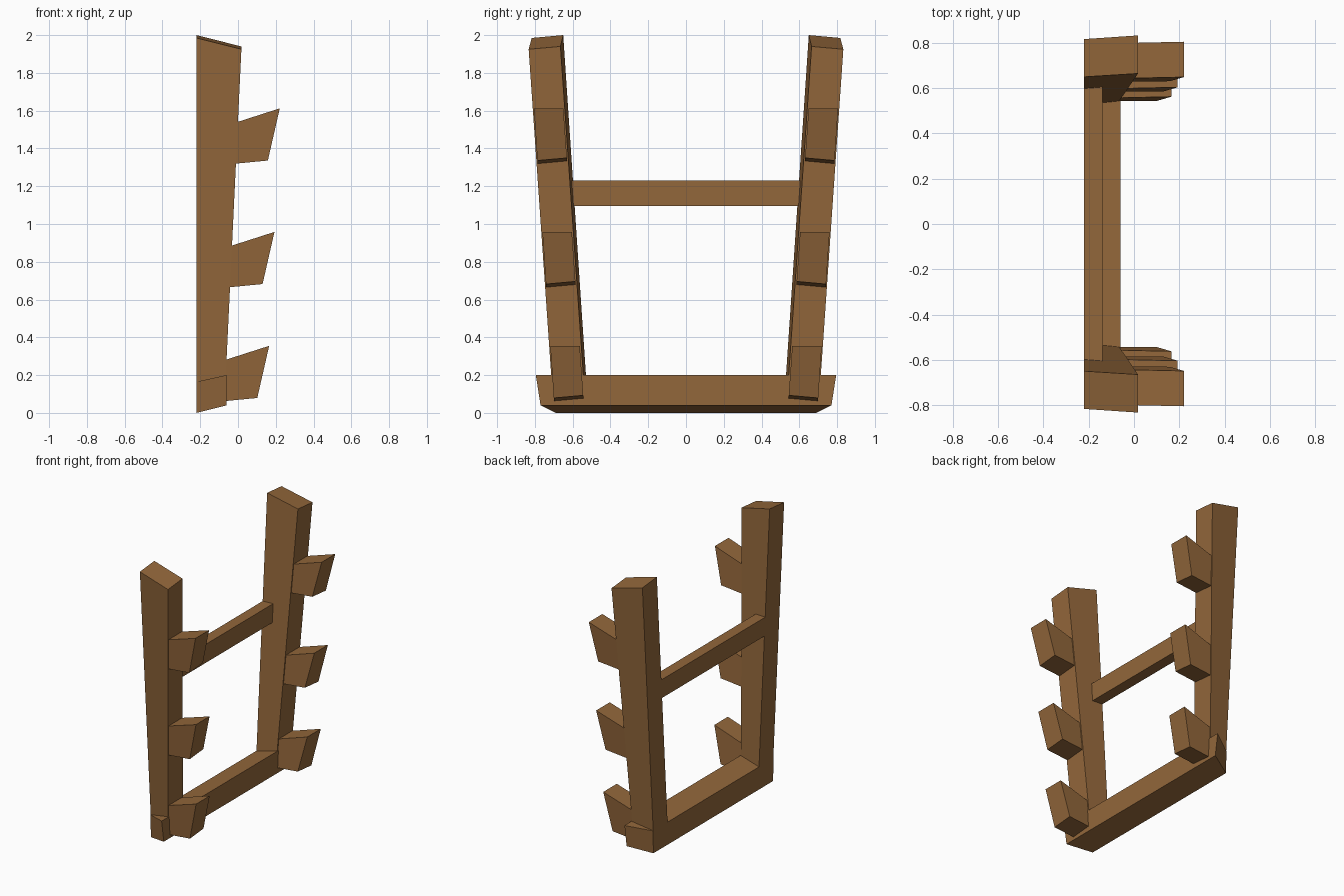
import bpy

if "Cube" in bpy.data.objects:
    bpy.data.objects.remove(bpy.data.objects["Cube"])

wood = bpy.data.materials.new("brown wood")
wood.diffuse_color = (0.29, 0.135, 0.043, 1)
wood.use_nodes = True
wood.node_tree.nodes["Principled BSDF"].inputs["Base Color"].default_value = wood.diffuse_color


def beam(name, inner, outer):
    """Six-sided timber joining two matching quads of (x, y, z) points."""
    n = len(inner)
    faces = [tuple(range(n)), tuple(range(2 * n - 1, n - 1, -1))]
    faces += [((i + 1) % n, i, i + n, (i + 1) % n + n) for i in range(n)]
    me = bpy.data.meshes.new(name)
    me.from_pydata(inner + outer, [], faces)
    me.materials.append(wood)
    ob = bpy.data.objects.new(name, me)
    bpy.context.collection.objects.link(ob)
    # consistent outward normals
    import bmesh
    bm = bmesh.new()
    bm.from_mesh(me)
    bmesh.ops.recalc_face_normals(bm, faces=bm.faces)
    bm.to_mesh(me)
    bm.free()
    return ob


def lean(z):
    """Sideways shift of the splayed posts at height z."""
    return 0.069 * z


# Foot beam: sloped top and bottom, flared ends
foot = [(-0.22, 0.69, 0.0), (-0.06, 0.77, 0.04), (-0.06, 0.795, 0.2), (-0.22, 0.695, 0.165)]
beam("foot_beam", [(x, -y, z) for x, y, z in foot], foot)

# Cross bar between the posts
bar = [(-0.22, 1.095), (-0.14, 1.095), (-0.14, 1.23), (-0.22, 1.23)]
beam("cross_bar", [(x, -0.608, z) for x, z in bar], [(x, 0.608, z) for x, z in bar])

for side, s in (("left", -1), ("right", 1)):
    # Tapered post, leaning outward
    beam("post_" + side,
         [(-0.22, s * 0.527, 0.16), (-0.065, s * 0.543, 0.19),
          (0.018, s * 0.665, 1.94), (-0.22, s * 0.65, 2.0)],
         [(-0.22, s * 0.692, 0.16), (-0.065, s * 0.713, 0.19),
          (0.018, s * 0.833, 1.925), (-0.22, s * 0.817, 1.985)])
    # Three pegs angled upward, following the post
    for i, (dx, z0) in enumerate(((0.0, 0.0), (0.028, 0.603), (0.056, 1.257))):
        prof = [(-0.075, 0.07), (0.102, 0.087), (0.165, 0.355), (-0.075, 0.278)]
        quads = []
        for y0, low in ((0.538, 0.006), (0.694, -0.008)):
            quads.append([(x + dx, s * (y0 + lean(z + z0)), z + z0 + (low if z < 0.1 else 0))
                          for x, z in prof])
        beam(f"peg_{side}_{i + 1}", *quads)
